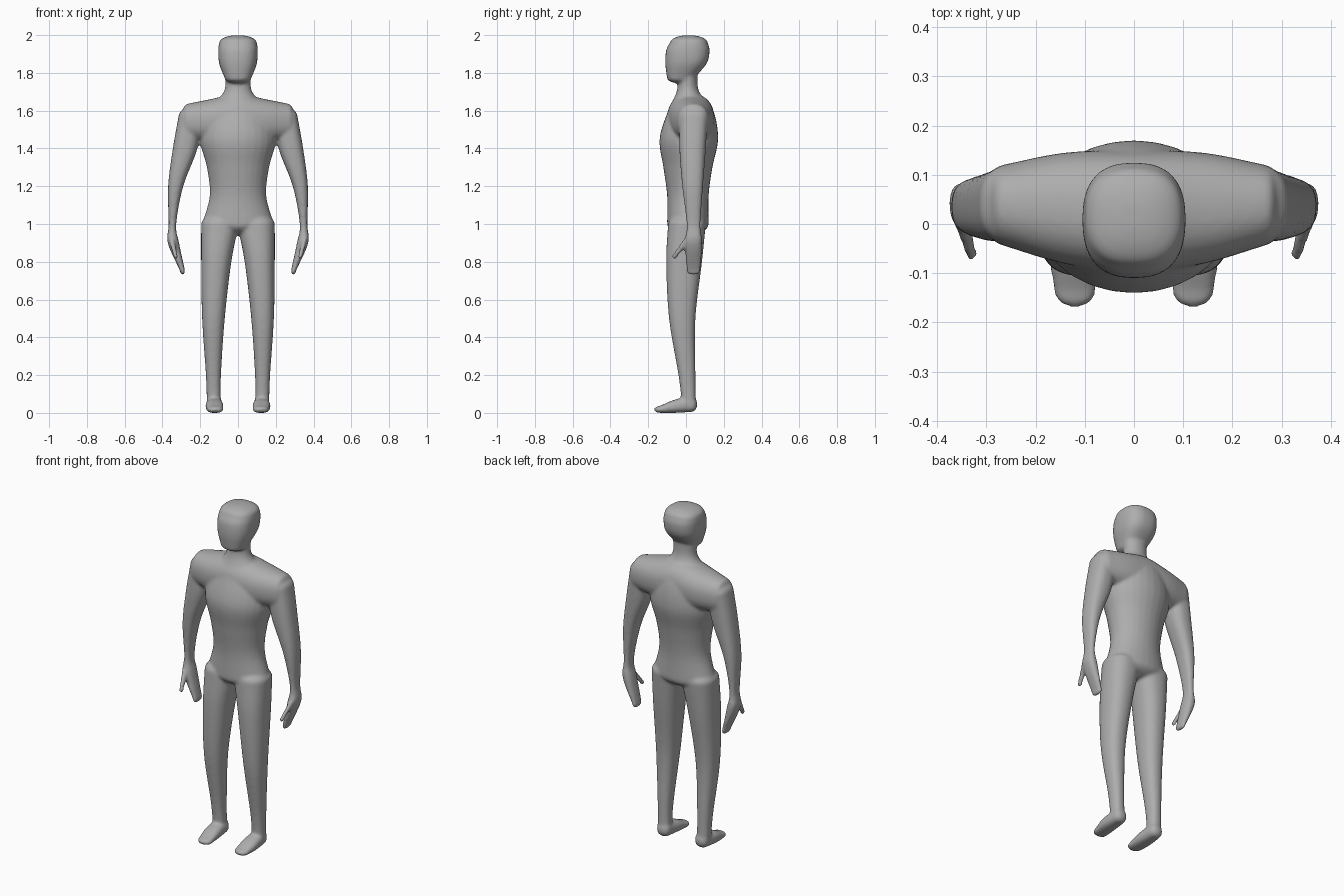
import bpy, bmesh, math

if "Cube" in bpy.data.objects:
    bpy.data.objects.remove(bpy.data.objects["Cube"])

SEGMENTS = 28
STEPS = 6
bm = bmesh.new()


def spline(rings):
    """Run a smooth curve through the sections, value by value."""
    def beyond(end, inner):
        return tuple(2 * e - i for e, i in zip(end, inner))

    keys = [beyond(rings[0], rings[1]), *rings, beyond(rings[-1], rings[-2])]
    result = []
    for before, start, end, after in zip(keys, keys[1:], keys[2:], keys[3:]):
        for step in range(STEPS):
            f = step / STEPS
            result.append(tuple(
                b + f / 2 * (c - a + f * (2 * a - 5 * b + 4 * c - d
                                          + f * (3 * (b - c) + d - a)))
                for a, b, c, d in zip(before, start, end, after)))
    result.append(rings[-1])
    return result


def dome(end, inner, length):
    """Sections that round off an end, listed outward."""
    along, u, v, radius_u, radius_v = end
    reach = math.copysign(length, along - inner[0])
    result = []
    for step in range(1, STEPS):
        angle = math.pi / 2 * step / STEPS
        shrink = math.cos(angle)
        result.append((along + reach * math.sin(angle), u, v,
                       radius_u * shrink, radius_v * shrink))
    return result


def signed_power(value, exponent):
    return math.copysign(abs(value) ** exponent, value)


def loft(rings, first_dome, last_dome, axis="z", power=2.3, side=1):
    """Closed limb through sections (along, centre u, centre v, radius u, radius v)."""
    sections = (dome(rings[0], rings[1], first_dome)[::-1] + spline(rings)
                + dome(rings[-1], rings[-2], last_dome))
    loops = []
    for along, centre_u, centre_v, radius_u, radius_v in sections:
        loop = []
        for i in range(SEGMENTS):
            angle = math.tau * i / SEGMENTS
            u = centre_u + radius_u * signed_power(math.cos(angle), 2 / power)
            v = centre_v + radius_v * signed_power(math.sin(angle), 2 / power)
            x, y, z = {"x": (along, u, v), "y": (u, along, v), "z": (u, v, along)}[axis]
            loop.append(bm.verts.new((x * side, y, z)))
        loops.append(loop)
    for lower, upper in zip(loops, loops[1:]):
        for i in range(SEGMENTS):
            bm.faces.new((lower[i - 1], lower[i], upper[i], upper[i - 1]))
    bm.faces.new(loops[0])
    bm.faces.new(loops[-1])


# Torso from hips to neck
loft([(1, 0, .01, .19, .11),
      (1.15, 0, .01, .15, .11),
      (1.3, 0, .01, .165, .13),
      (1.45, 0, .015, .2, .155),
      (1.6, 0, .025, .16, .12),
      (1.7, 0, .01, .075, .06),
      (1.8, 0, .01, .07, .05)], .06, .02, power=2)

# Head, with the jaw set forward
loft([(1.77, 0, -.03, .07, .07),
      (1.85, 0, 0, .1, .11),
      (1.92, 0, .01, .105, .115),
      (1.96, 0, .015, .1, .1)], .025, .04, power=2.5)

# Shoulder yoke, narrowing and dropping towards both tips
yoke = []
for x in (-.27, -.14, 0, .14, .27):
    out = abs(x)
    yoke.append((x, .025 + .05 * out, 1.555 - .05 * out,
                 .125 - .6 * out * out, .135 - .15 * out))
loft(yoke, .03, .03, axis="x")

for side in (1, -1):
    # Arm and flat hand
    loft([(1.57, .255, .04, .06, .075),
          (1.4, .28, .035, .065, .07),
          (1.2, .33, .035, .04, .055),
          (1, .347, .04, .02, .037),
          (.9, .342, .04, .03, .045),
          (.75, .293, .04, .013, .038)], .045, .02, power=2.5, side=side)

    # Thumb
    loft([(.93, .355, .02, .015, .025),
          (.83, .33, -.06, .012, .015)], .02, .015, side=side)

    # Leg
    loft([(1, .095, .005, .1, .1),
          (.8, .115, -.01, .08, .095),
          (.5, .13, -.02, .06, .07),
          (.2, .13, .005, .04, .045),
          (.05, .128, .015, .037, .037)], .05, .02, side=side)

    # Foot
    loft([(.03, .125, .045, .04, .04),
          (-.06, .125, .035, .047, .035),
          (-.14, .12, .018, .042, .018)], .03, .03, axis="y", power=2.5, side=side)

bmesh.ops.recalc_face_normals(bm, faces=bm.faces)
mesh = bpy.data.meshes.new("body")
bm.to_mesh(mesh)
bm.free()
body = bpy.data.objects.new("body", mesh)
bpy.context.collection.objects.link(body)

# Fuse the parts into one skin and relax the joins
fuse = body.modifiers.new("fuse", "REMESH")
fuse.mode = "VOXEL"
fuse.voxel_size = .008
fuse.use_smooth_shade = True
relax = body.modifiers.new("relax", "SMOOTH")
relax.factor = .5
relax.iterations = 8

# Plain grey clay
clay = bpy.data.materials.new("grey_clay")
clay.use_nodes = True
grey = (.42, .42, .42, 1)
clay.diffuse_color = grey
clay.node_tree.nodes["Principled BSDF"].inputs["Base Color"].default_value = grey
mesh.materials.append(clay)
